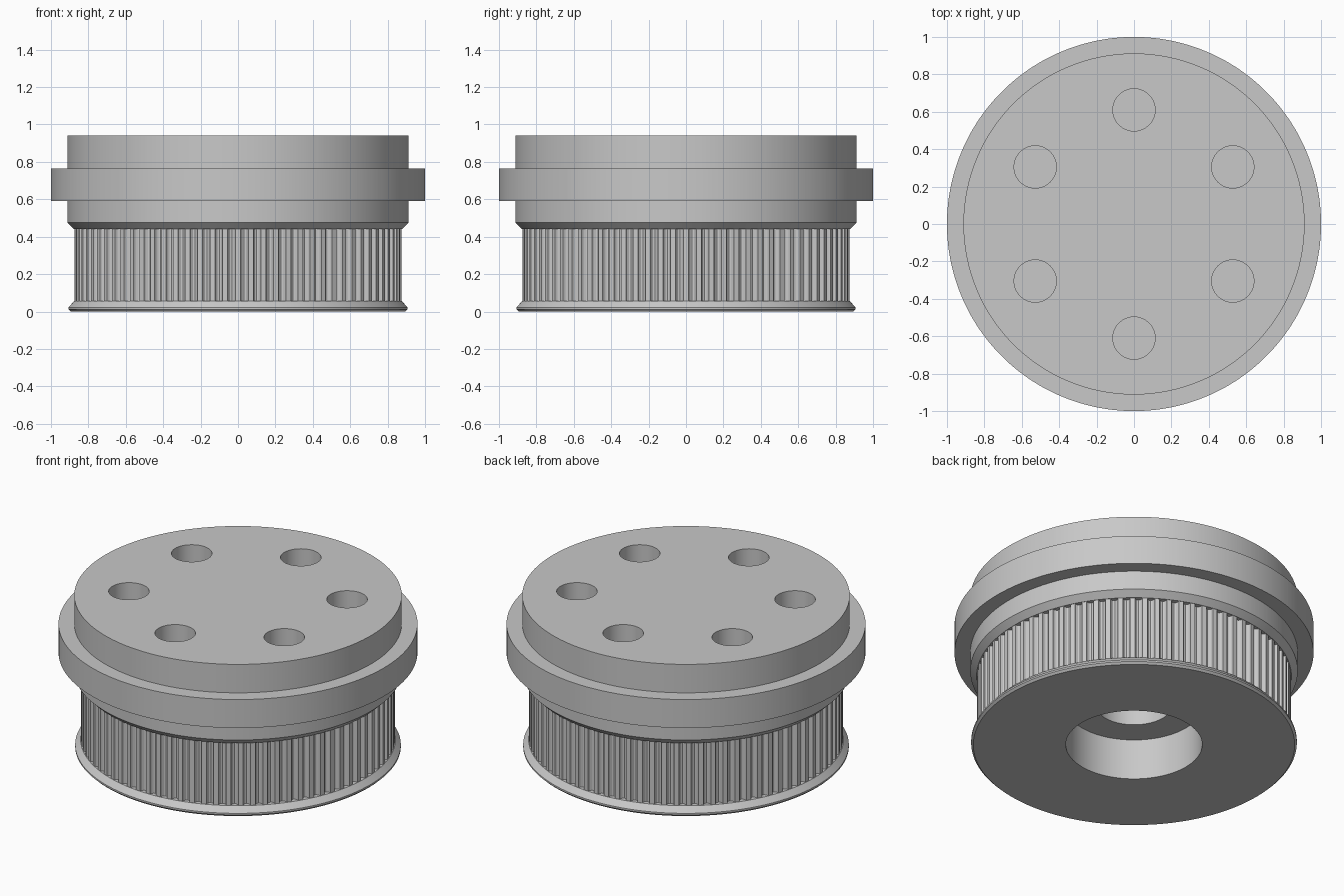
import bpy
import bmesh
import math

if "Cube" in bpy.data.objects:
    bpy.data.objects.remove(bpy.data.objects["Cube"], do_unlink=True)

TEETH = 80
GROOVE_HALF = 0.3      # half groove width, as a share of the tooth pitch
GROOVE_DEPTH = 0.026
TOOTH_RADIUS = 0.875

# Plain grey metal
metal = bpy.data.materials.new("grey_metal")
metal.use_nodes = True
colour = (0.58, 0.58, 0.58, 1)
metal.diffuse_color = colour
metal.node_tree.nodes["Principled BSDF"].inputs["Base Color"].default_value = colour

# Angles around the axis, with the groove depth at each one
steps = [-1, -0.87, -0.5, 0, 0.5, 0.87, 1]
around = []
for tooth in range(TEETH):
    for s in steps:
        angle = (tooth + 0.5 + s * GROOVE_HALF) * math.tau / TEETH
        depth = GROOVE_DEPTH * math.sqrt(max(0, 1 - s * s))
        around.append((angle, depth))

# Section from the blind bore, out over the base and up to the top: radius, height, toothed
section = [
    (0.21, 0.45, False), (0.21, 0.25, False),
    (0.38, 0.25, False), (0.38, 0, False),
    (0.895, 0, False), (0.907, 0.012, False), (0.907, 0.022, False),
    (0.877, 0.055, False),
    (TOOTH_RADIUS, 0.055, True), (TOOTH_RADIUS, 0.44, True),
    (0.877, 0.44, False), (0.912, 0.475, False),
    (0.912, 0.59, False), (1, 0.59, False),
    (1, 0.765, False), (0.912, 0.765, False),
    (0.912, 0.94, False),
]


def make_object(name, bm):
    bmesh.ops.recalc_face_normals(bm, faces=bm.faces)
    mesh = bpy.data.meshes.new(name)
    bm.to_mesh(mesh)
    bm.free()
    mesh.materials.append(metal)
    obj = bpy.data.objects.new(name, mesh)
    bpy.context.collection.objects.link(obj)
    return obj


# Pulley body, turned from the section with grooves along the belt band
bm = bmesh.new()
rings = []
for radius, z, toothed in section:
    ring = []
    for angle, depth in around:
        r = radius - depth if toothed else radius
        ring.append(bm.verts.new((r * math.cos(angle), r * math.sin(angle), z)))
    rings.append(ring)
for low, high in zip(rings, rings[1:]):
    for i in range(len(low)):
        j = (i + 1) % len(low)
        bm.faces.new((low[i], low[j], high[j], high[i]))
bm.faces.new(rings[0])
bm.faces.new(rings[-1])
body = make_object("pulley_body", bm)

# Six blind bolt holes in the top
bm = bmesh.new()
for k in range(6):
    a = math.radians(30 + 60 * k)
    made = bmesh.ops.create_cone(bm, cap_ends=True, segments=64,
                                 radius1=0.113, radius2=0.113, depth=0.5)
    bmesh.ops.translate(bm, verts=made["verts"],
                        vec=(0.61 * math.cos(a), 0.61 * math.sin(a), 0.84))
cutter = make_object("bolt_hole_cutter", bm)
cutter.hide_render = True

holes = body.modifiers.new("bolt_holes", "BOOLEAN")
holes.operation = "DIFFERENCE"
holes.solver = "EXACT"
holes.object = cutter

bpy.ops.object.select_all(action="DESELECT")
body.select_set(True)
bpy.context.view_layer.objects.active = body
bpy.ops.object.modifier_apply(modifier=holes.name)
bpy.data.objects.remove(cutter, do_unlink=True)
bpy.ops.object.shade_smooth_by_angle(angle=math.radians(25))
